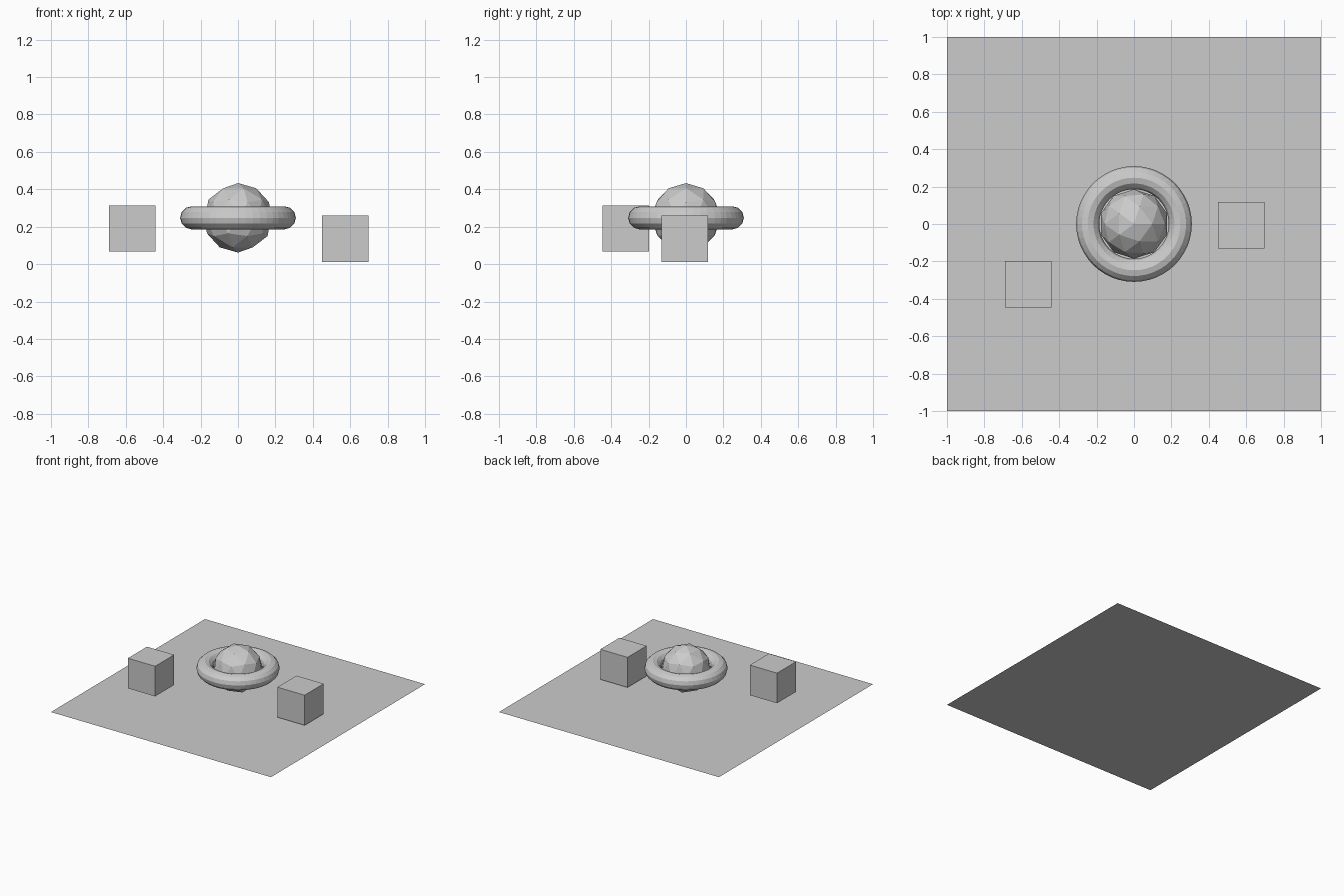
import bpy

if "Cube" in bpy.data.objects:
    bpy.data.objects.remove(bpy.data.objects["Cube"])

U = 0.2475  # base unit: cube edge, ring radius

# Ground sheet
bpy.ops.mesh.primitive_plane_add(size=2, location=(0, 0, 0))
bpy.context.object.name = "floor_sheet"

# Faceted ball floating in the middle
bpy.ops.mesh.primitive_ico_sphere_add(subdivisions=2, radius=0.75 * U, location=(0, 0, U))
bpy.context.object.name = "faceted_ball"

# Ring around the ball
bpy.ops.mesh.primitive_torus_add(major_radius=U, minor_radius=0.25 * U,
                                 major_segments=48, minor_segments=12,
                                 location=(0, 0, U))
bpy.context.object.name = "ring"

# Two floating cubes
for name, loc in (("left_cube", (-0.565, -0.322, 0.19)),
                  ("right_cube", (0.573, -0.006, 0.136))):
    bpy.ops.mesh.primitive_cube_add(size=U, location=loc)
    bpy.context.object.name = name
